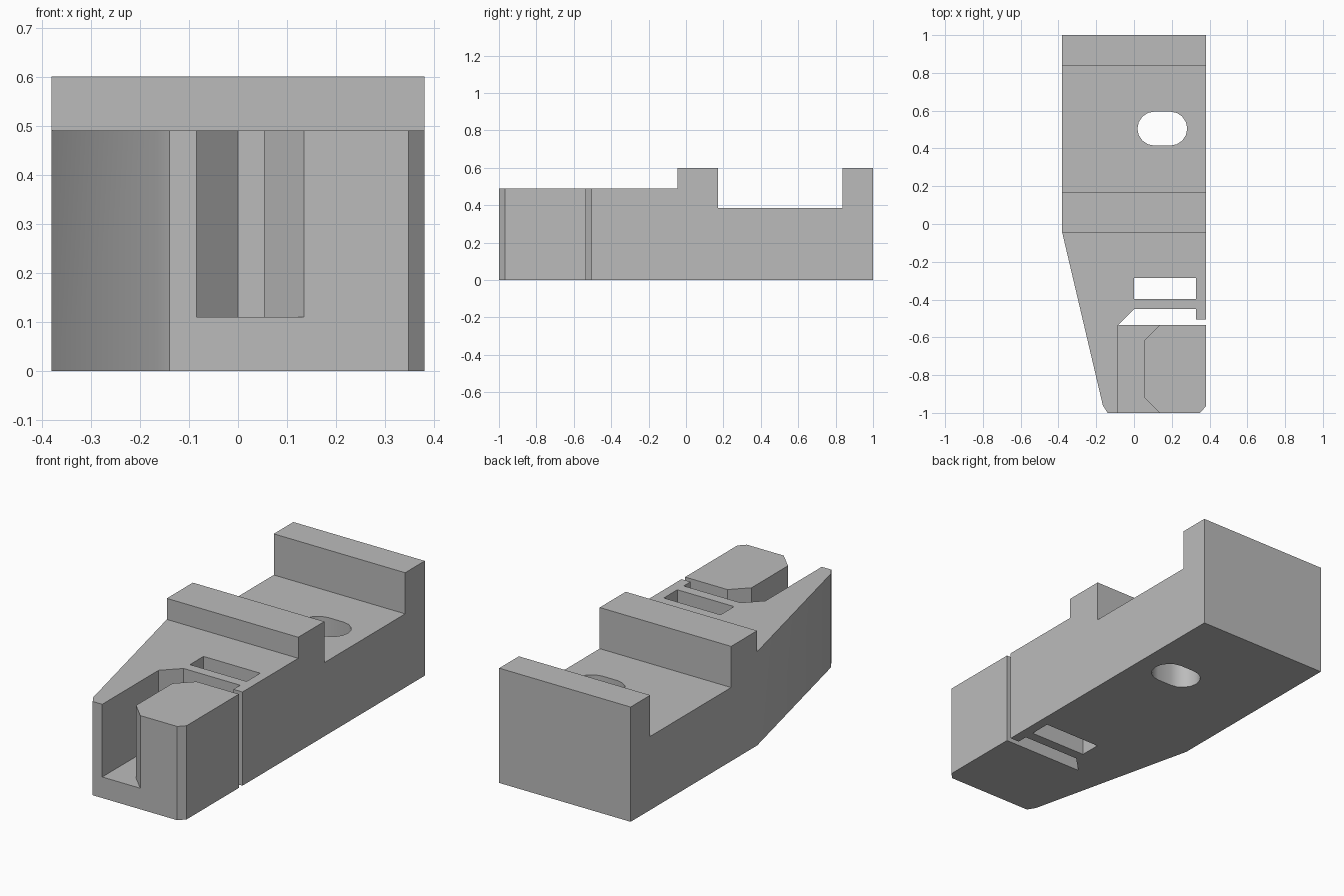
import bpy, bmesh
from math import cos, sin, pi, radians

cube = bpy.data.objects.get("Cube")
if cube:
    bpy.data.objects.remove(cube, do_unlink=True)

grey = bpy.data.materials.new("plain grey")
grey.use_nodes = True
colour = (0.5, 0.5, 0.5, 1)
grey.diffuse_color = colour
grey.node_tree.nodes["Principled BSDF"].inputs["Base Color"].default_value = colour


def prism(name, points, low, high, axis="z"):
    """Extrude a closed profile along z (points x, y) or x (points y, z)."""
    place = (lambda a, b: (a, b, low)) if axis == "z" else (lambda a, b: (low, a, b))
    shift = (0, 0, high - low) if axis == "z" else (high - low, 0, 0)
    bm = bmesh.new()
    face = bm.faces.new([bm.verts.new(place(a, b)) for a, b in points])
    new = bmesh.ops.extrude_face_region(bm, geom=[face])["geom"]
    bmesh.ops.translate(bm, vec=shift, verts=[v for v in new if isinstance(v, bmesh.types.BMVert)])
    bmesh.ops.recalc_face_normals(bm, faces=bm.faces)
    mesh = bpy.data.meshes.new(name)
    bm.to_mesh(mesh)
    bm.free()
    mesh.materials.append(grey)
    obj = bpy.data.objects.new(name, mesh)
    bpy.context.collection.objects.link(obj)
    return obj


def combine(target, tool, operation):
    bpy.context.view_layer.objects.active = target
    mod = target.modifiers.new(tool.name, "BOOLEAN")
    mod.operation, mod.object, mod.solver = operation, tool, "EXACT"
    bpy.ops.object.modifier_apply(modifier=mod.name)
    bpy.data.objects.remove(tool, do_unlink=True)


# Stepped side profile with two raised ribs
body = prism("clamp_body", [(-1.1, 0), (1, 0), (1, 0.6), (0.838, 0.6), (0.838, 0.385),
                            (0.17, 0.385), (0.17, 0.6), (-0.045, 0.6), (-0.045, 0.49),
                            (-1.1, 0.49)], -0.5, 0.5, "x")

# Tapered plan outline with trimmed front corners
outline = prism("plan_outline", [(-0.38, 1.1), (-0.38, -0.045), (-0.165, -0.96), (-0.14, -1),
                                 (0.348, -1), (0.38, -0.967), (0.38, 1.1)], -0.1, 0.7)
combine(body, outline, "INTERSECT")

# Gap behind the front block, open on the left side
gap = prism("gap_cutter", [(-0.085, -0.535), (0.5, -0.535), (0.5, -0.506), (0.328, -0.506),
                           (0.328, -0.45), (0, -0.45)], -0.1, 0.7)
combine(body, gap, "DIFFERENCE")

# Channel beside the front block, flared at both ends
channel = prism("channel_cutter", [(-0.085, -1.1), (0.235, -1.1), (0.053, -0.918), (0.053, -0.617),
                                   (0.15, -0.52), (-0.07, -0.52), (-0.085, -0.535)], 0.11, 0.7)
combine(body, channel, "DIFFERENCE")

# Rectangular slot right through
slot = prism("slot_cutter", [(0, -0.397), (0.328, -0.397), (0.328, -0.285), (0, -0.285)], -0.1, 0.7)
combine(body, slot, "DIFFERENCE")

# Oblong screw hole
steps = 8
oblong = []
for side in (0, 1):
    for i in range(steps + 1):
        angle = pi * (side + i / steps) - pi / 2
        oblong.append(((0.108, 0.192)[1 - side] + 0.09 * cos(angle), 0.505 + 0.09 * sin(angle)))
combine(body, prism("hole_cutter", oblong, -0.1, 0.7), "DIFFERENCE")

bpy.ops.object.select_all(action="DESELECT")
body.select_set(True)
bpy.context.view_layer.objects.active = body
bpy.ops.object.shade_smooth_by_angle(angle=radians(30))
